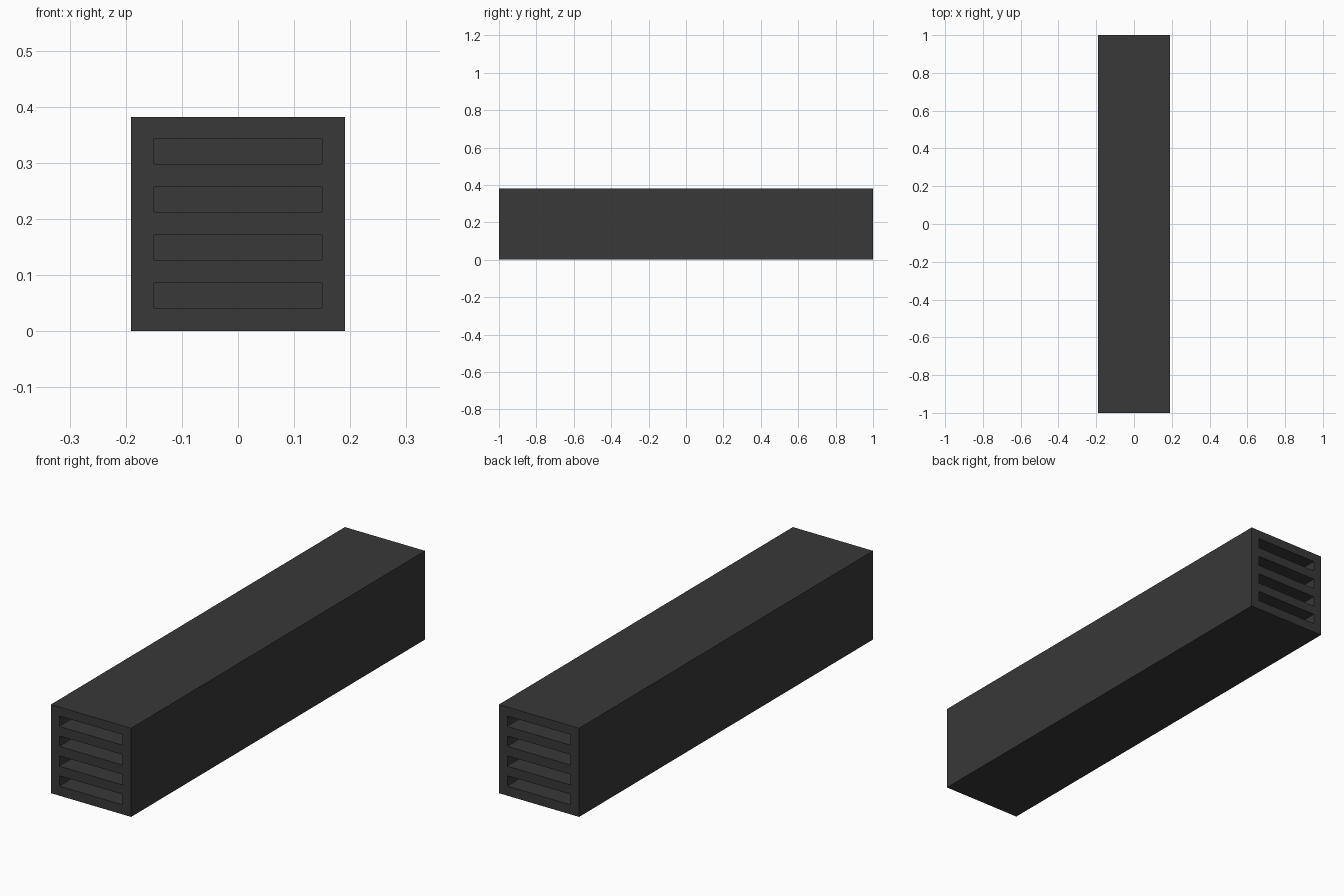
import bpy, bmesh
from mathutils import Matrix, Vector

if "Cube" in bpy.data.objects:
    bpy.data.objects.remove(bpy.data.objects["Cube"])

SIDE, LENGTH = 0.382, 2.0
SLOT_W, SLOT_H, SLOT_DEPTH = 0.302, 0.045, 0.2
SLOT_Z = [0.0635 + i * 0.0857 for i in range(4)]

def add_box(bm, center, size):
    m = Matrix.Translation(Vector(center)) @ Matrix.Diagonal((*size, 1))
    return bmesh.ops.create_cube(bm, size=1, matrix=m)["verts"]

def to_object(bm, name):
    mesh = bpy.data.meshes.new(name)
    bm.to_mesh(mesh)
    bm.free()
    obj = bpy.data.objects.new(name, mesh)
    bpy.context.collection.objects.link(obj)
    return obj

# Long square housing
bm = bmesh.new()
add_box(bm, (0, 0, SIDE / 2), (SIDE, LENGTH, SIDE))
housing = to_object(bm, "housing")

# Slot cutters: four blind, slightly rounded slots at each end
bm = bmesh.new()
for end in (-1, 1):
    for z in SLOT_Z:
        add_box(bm, (0, end * LENGTH / 2, z), (SLOT_W, 2 * SLOT_DEPTH, SLOT_H))
long_edges = [e for e in bm.edges
              if abs(e.verts[0].co.y - e.verts[1].co.y) > SLOT_DEPTH]
bmesh.ops.bevel(bm, geom=long_edges, offset=0.003, segments=2,
                profile=0.5, affect='EDGES')
cutter = to_object(bm, "slot_cutter")
cutter.hide_render = True
cutter.hide_set(True)

# Cut the slots, then remove the helper
mod = housing.modifiers.new("slots", 'BOOLEAN')
mod.operation = 'DIFFERENCE'
mod.solver = 'EXACT'
mod.object = cutter
bpy.context.view_layer.objects.active = housing
housing.select_set(True)
bpy.ops.object.modifier_apply(modifier=mod.name)
bpy.data.objects.remove(cutter)

# Dark grey finish
mat = bpy.data.materials.new("dark_grey")
mat.diffuse_color = (0.04, 0.04, 0.04, 1)
mat.use_nodes = True
mat.node_tree.nodes["Principled BSDF"].inputs["Base Color"].default_value = mat.diffuse_color
housing.data.materials.clear()
housing.data.materials.append(mat)
